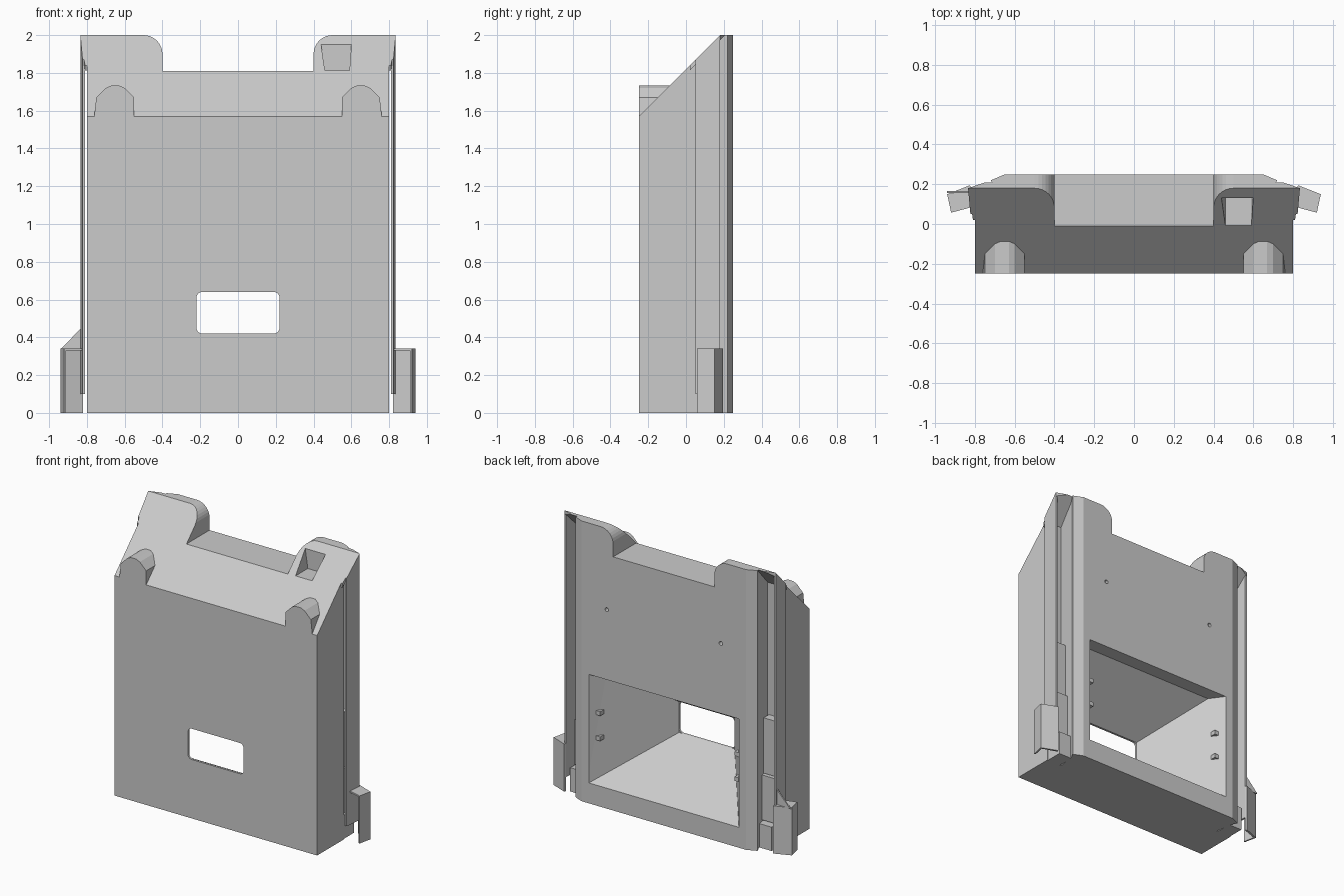
import bpy, bmesh, math
from mathutils import Vector

if "Cube" in bpy.data.objects:
    bpy.data.objects.remove(bpy.data.objects["Cube"])

grey = bpy.data.materials.new("light_grey")
grey.use_nodes = True
COLOUR = (0.6, 0.6, 0.6, 1)
grey.diffuse_color = COLOUR
grey.node_tree.nodes["Principled BSDF"].inputs["Base Color"].default_value = COLOUR

SLOPE_POINT, SLOPE_NORMAL = Vector((0, 0.18, 2)), Vector((0, -1, 1)).normalized()


def finish(name, bm):
    bmesh.ops.recalc_face_normals(bm, faces=bm.faces[:])
    mesh = bpy.data.meshes.new(name)
    bm.to_mesh(mesh)
    bm.free()
    mesh.materials.append(grey)
    ob = bpy.data.objects.new(name, mesh)
    bpy.context.collection.objects.link(ob)
    return ob


def slice_off(bm, point, normal):
    """Remove everything on the normal's side and close the cut."""
    geom = bm.verts[:] + bm.edges[:] + bm.faces[:]
    cut = bmesh.ops.bisect_plane(bm, geom=geom, plane_co=point, plane_no=normal,
                                 clear_outer=True)["geom_cut"]
    edges = [e for e in cut if isinstance(e, bmesh.types.BMEdge)]
    if edges:
        bmesh.ops.contextual_create(bm, geom=edges)


def prism(name, outline, lo, hi, axis="z", side=1, slope=False, under=None):
    """Extrude an outline along z (plan) or y (front view)."""
    bm = bmesh.new()
    if axis == "z":
        pts = [(side * a, b, lo) for a, b in outline]
        step = (0, 0, hi - lo)
    else:
        pts = [(side * a, lo, b) for a, b in outline]
        step = (0, hi - lo, 0)
    face = bm.faces.new([bm.verts.new(p) for p in pts])
    ext = bmesh.ops.extrude_face_region(bm, geom=[face])["geom"]
    bmesh.ops.translate(bm, vec=step, verts=[v for v in ext if isinstance(v, bmesh.types.BMVert)])
    if slope:
        slice_off(bm, SLOPE_POINT, SLOPE_NORMAL)
    if under:
        slice_off(bm, SLOPE_POINT - SLOPE_NORMAL * under, -SLOPE_NORMAL)
    return finish(name, bm)


def rect(x0, x1, y0, y1):
    return [(x0, y0), (x1, y0), (x1, y1), (x0, y1)]


def arc(cx, cy, r, start, end, steps=8):
    angles = [math.radians(start + (end - start) * i / steps) for i in range(steps + 1)]
    return [(cx + r * math.cos(a), cy + r * math.sin(a)) for a in angles]


def hull(name, points):
    bm = bmesh.new()
    for p in points:
        bm.verts.new(p)
    bmesh.ops.convex_hull(bm, input=bm.verts[:])
    return finish(name, bm)


def carve(target, cutter):
    cutter.hide_render = True
    mod = target.modifiers.new("cut", "BOOLEAN")
    mod.operation, mod.solver, mod.object = "DIFFERENCE", "EXACT", cutter
    bpy.context.view_layer.objects.active = target
    bpy.ops.object.modifier_apply(modifier=mod.name)
    bpy.data.objects.remove(cutter)


# Main housing: plan outline, cut by the sloping top
half = [(0.8, -0.25), (0.8, 0.05), (0.68, 0.05), (0.70, 0.18), (0.72, 0.22), (0.65, 0.25)]
body = prism("housing", half + [(-x, y) for x, y in reversed(half)], 0, 2, slope=True)

# Wide notch between the two rounded top shoulders
right_edge = [(0.4, 1.81)] + arc(0.5, 1.9, 0.1, 180, 90) + [(0.5, 2.1)]
carve(body, prism("notch_cutter", right_edge + [(-x, z) for x, z in reversed(right_edge)],
                  -0.4, 0.4, "y"))

# Funnel from the wide rear opening to the front window
funnel = [(s * x, y, z) for s in (1, -1) for x, y, z in (
    (0.6, 0.26, 0.14), (0.6, 0.26, 0.92), (0.52, 0.15, 0.92),
    (0.22, -0.235, 0.42), (0.22, -0.235, 0.64))]
carve(body, hull("funnel_cutter", funnel))
window = []
for cx, cz, a in ((0.19, 0.61, 0), (-0.19, 0.61, 90), (-0.19, 0.45, 180), (0.19, 0.45, 270)):
    window += arc(cx, cz, 0.03, a, a + 90, 5)
carve(body, prism("window_cutter", window, -0.3, -0.2, "y"))

# Pocket in one shoulder, screw holes in the rear panel
carve(body, prism("pocket_cutter", [(0.46, 1.812), (0.59, 1.812), (0.6, 1.95), (0.44, 1.95)],
                  -0.1, 0.13, "y"))
for s in (1, -1):
    carve(body, prism("screw_cutter", arc(0.45 * s, 1.42, 0.014, 0, 330, 11), 0.2, 0.3, "y"))

for s, label in ((1, "left"), (-1, "right")):
    # Front hood standing on the slope
    hood = [(0.55, 1.5), (0.55, 1.67), (0.6, 1.72), (0.63, 1.733), (0.67, 1.733),
            (0.7, 1.72), (0.75, 1.67), (0.76, 1.58), (0.76, 1.5)]
    prism(label + "_hood", hood, -0.25, -0.08, "y", s)

    # Thin outer side plate with an open channel behind it
    prism(label + "_side_plate", [(0.81, 0.05), (0.823, 0.05), (0.835, 0.18), (0.82, 0.18)],
          0.1, 2, side=s, slope=True)
    prism(label + "_channel_cap",
          [(0.66, 0.02), (0.81, 0.02), (0.835, 0.18), (0.72, 0.22), (0.66, 0.22)],
          1.6, 2, side=s, slope=True, under=0.02)

    # Sliding blocks and foot inside the channel
    prism(label + "_channel_foot", rect(0.69, 0.795, 0.04, 0.17), 0, 0.17, side=s)
    prism(label + "_lower_slider", rect(0.69, 0.79, 0.04, 0.13), 0.18, 0.5, side=s)
    prism(label + "_upper_slider", rect(0.69, 0.79, 0.04, 0.11), 0.505, 0.9, side=s)

    # Open bracket near the base: rear, outer and top plates
    prism(label + "_bracket_rear", [(0.82, 0.18), (0.935, 0.14), (0.94, 0.15), (0.825, 0.195)],
          0, 0.34, side=s)
    prism(label + "_bracket_outer", [(0.91, 0.06), (0.92, 0.057), (0.94, 0.15), (0.928, 0.15)],
          0, 0.34, side=s)
    prism(label + "_bracket_top", [(0.815, 0.085), (0.92, 0.057), (0.94, 0.15), (0.825, 0.195)],
          0.33, 0.34, side=s)

    # Small pegs on the funnel walls
    for z in (0.46, 0.64):
        prism(label + "_peg", rect(0.53, 0.6, z - 0.015, z + 0.015), 0.17, 0.21, "y", s)

# Gusset above one bracket
prism("right_bracket_gusset", [(0.82, 0.335), (0.94, 0.335), (0.83, 0.45), (0.82, 0.45)],
      0.155, 0.165, "y", -1)
